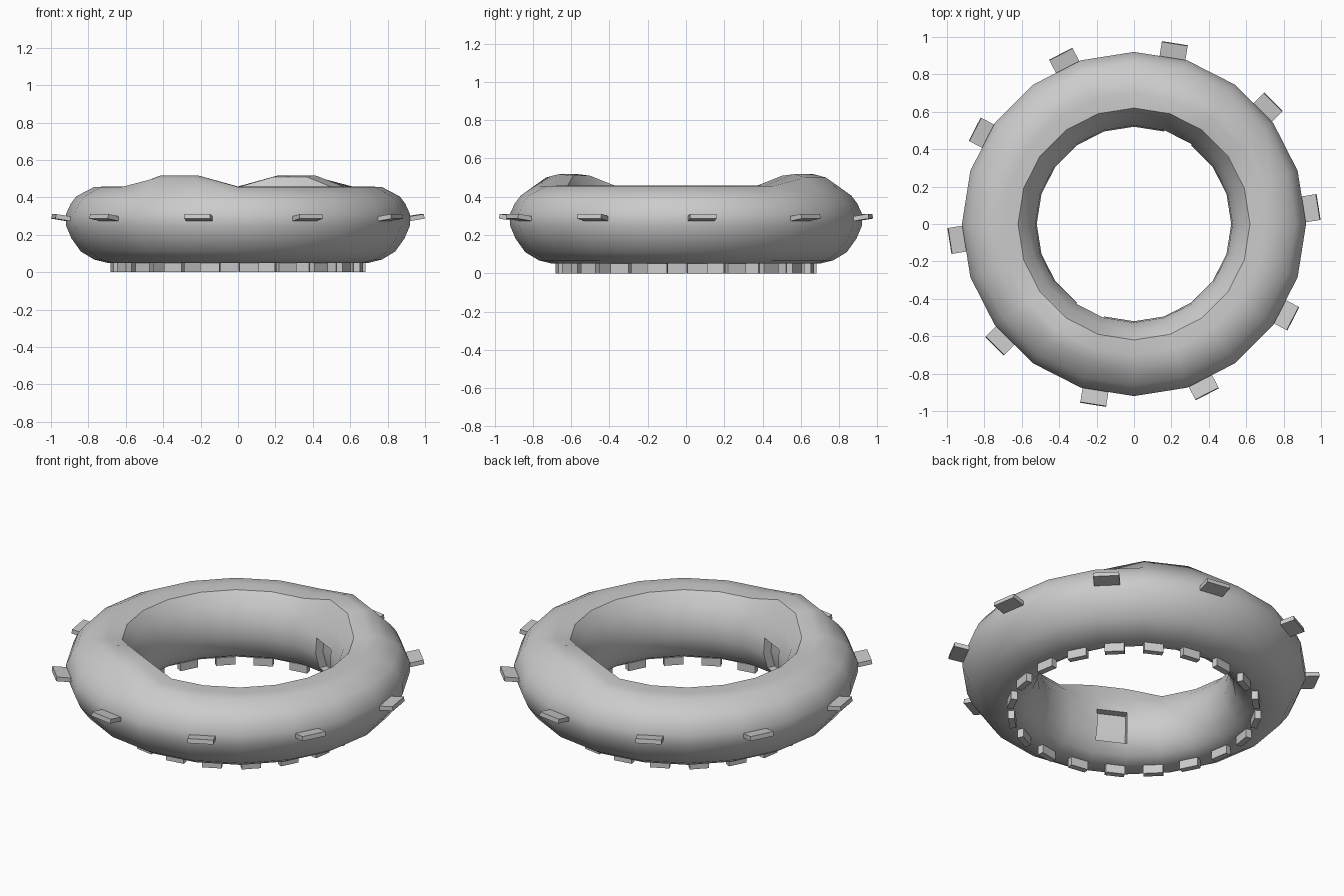
import bpy, bmesh, math
from mathutils import Vector, Matrix

if "Cube" in bpy.data.objects:
    bpy.data.objects.remove(bpy.data.objects["Cube"])

SEG = 20
STEP = math.tau / SEG
# ring cross-section (radius, height), from inner bottom over the top and back underneath
PROFILE = [(.70, .05), (.64, .05), (.59, .08), (.545, .13), (.52, .22), (.527, .31),
           (.565, .395), (.62, .455), (.70, .458), (.77, .455), (.865, .405), (.895, .365),
           (.92, .31), (.92, .25), (.89, .18), (.84, .11), (.77, .068)]
LIFT = {6: .015, 7: .055, 8: .06, 9: .045}      # profile points lifted at the two bumps
BUMP_COLUMNS = {3, 4, 13, 14}
POCKET_COLUMNS = (3, 13)


def make_object(name, bm):
    bmesh.ops.recalc_face_normals(bm, faces=bm.faces[:])
    mesh = bpy.data.meshes.new(name)
    bm.to_mesh(mesh)
    bm.free()
    ob = bpy.data.objects.new(name, mesh)
    bpy.context.collection.objects.link(ob)
    return ob


# inflated ring with two raised bumps
bm = bmesh.new()
cols = []
for i in range(SEG):
    a = i * STEP
    cols.append([bm.verts.new((r * math.cos(a), r * math.sin(a),
                               z + (LIFT.get(j, 0) if i in BUMP_COLUMNS else 0)))
                 for j, (r, z) in enumerate(PROFILE)])
n = len(PROFILE)
pockets = {c: [] for c in POCKET_COLUMNS}
for i in range(SEG):
    p, q = cols[i], cols[(i + 1) % SEG]
    for j in range(n):
        k = (j + 1) % n
        f = bm.faces.new((p[j], q[j], q[k], p[k]))
        if i in pockets and j in (3, 4):
            pockets[i].append(f)
bmesh.ops.recalc_face_normals(bm, faces=bm.faces[:])

# shallow pockets in the inner wall below the bumps
for i, faces in pockets.items():
    a = (i + .5) * STEP
    res = bmesh.ops.extrude_face_region(bm, geom=faces)
    verts = [g for g in res["geom"] if isinstance(g, bmesh.types.BMVert)]
    bmesh.ops.translate(bm, verts=verts, vec=Vector((math.cos(a), math.sin(a), 0)) * .045)
    old = [f for f in faces if f.is_valid]
    if old:
        bmesh.ops.delete(bm, geom=old, context='FACES')
ring = make_object("ring", bm)
bpy.context.view_layer.objects.active = ring
ring.select_set(True)
bpy.ops.object.shade_smooth_by_angle(angle=math.radians(42))


def tabs(name, count, radius, z, size, tilt):
    """Boxes spread around the ring; size is radial, tangential, vertical."""
    bm = bmesh.new()
    for i in range(count):
        a = math.radians(5) + i * math.tau / count
        m = (Matrix.Translation((radius * math.cos(a), radius * math.sin(a), z))
             @ Matrix.Rotation(a + math.radians(4), 4, 'Z')
             @ Matrix.Rotation(-math.radians(tilt), 4, 'Y')
             @ Matrix.Diagonal((*size, 1)))
        bmesh.ops.create_cube(bm, size=1, matrix=m)
    return make_object(name, bm)


# side lugs and bottom feet
tabs("side_lugs", 10, .925, .288, (.13, .14, .025), 9)
tabs("bottom_feet", 20, .66, .035, (.035, .105, .07), 0)
